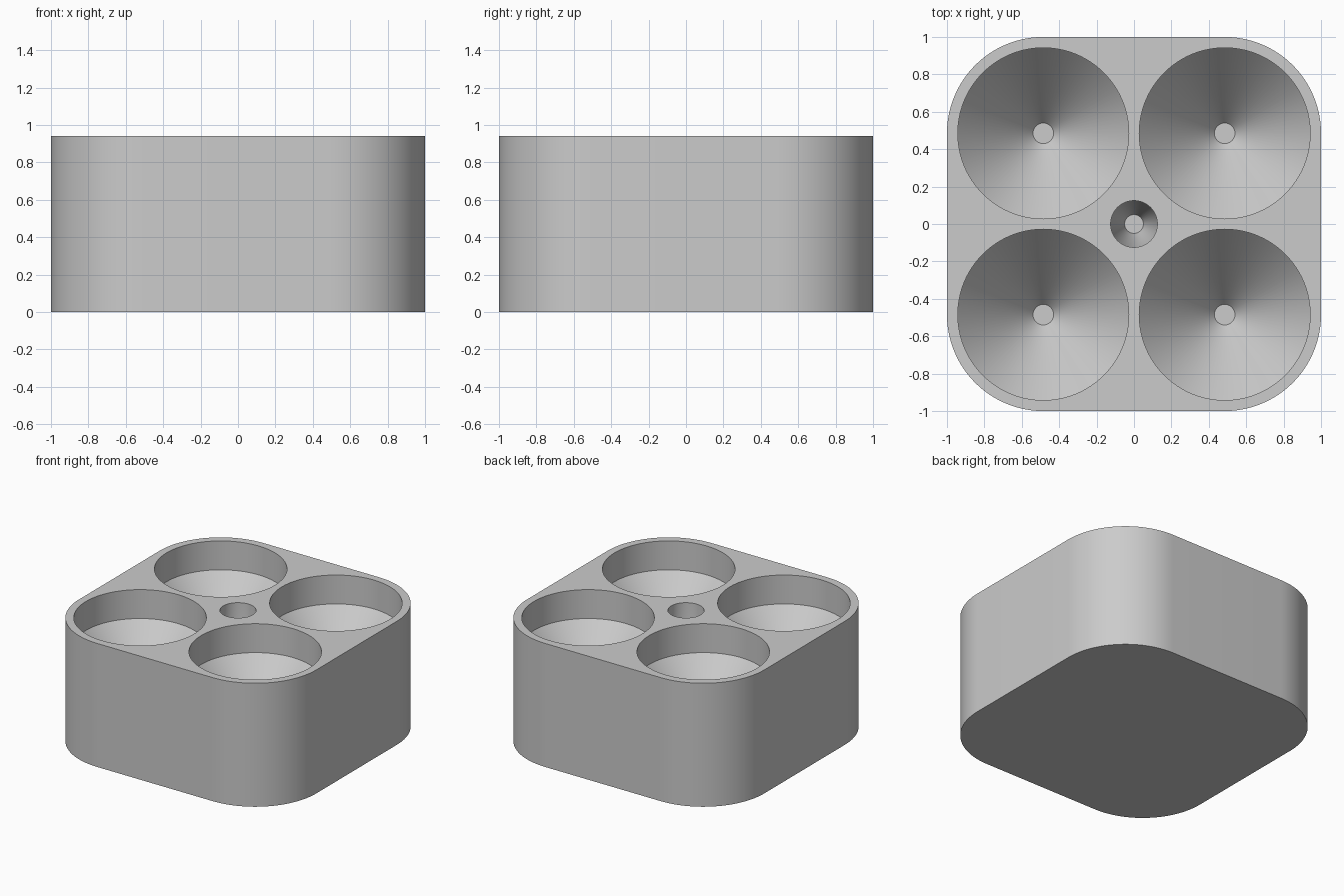
import bpy
import bmesh
import math
from mathutils import Vector, Matrix

default = bpy.data.objects.get("Cube")
if default:
    bpy.data.objects.remove(default, do_unlink=True)

HEIGHT = 0.94
SPACING = 0.485      # pocket centres from the middle
CORNER = 0.515       # corner radius of the block

grey = bpy.data.materials.new("light_grey")
grey.use_nodes = True
colour = (0.6, 0.6, 0.6, 1)
grey.diffuse_color = colour
grey.node_tree.nodes["Principled BSDF"].inputs["Base Color"].default_value = colour


def make_object(name, bm):
    bmesh.ops.recalc_face_normals(bm, faces=bm.faces[:])
    mesh = bpy.data.meshes.new(name)
    bm.to_mesh(mesh)
    bm.free()
    mesh.materials.append(grey)
    obj = bpy.data.objects.new(name, mesh)
    bpy.context.collection.objects.link(obj)
    return obj


def lathe(bm, profile, centre, segments):
    """Closed solid of revolution from (radius, z) points, capped at both ends."""
    rings = []
    for r, z in profile:
        rings.append([bm.verts.new((centre[0] + r * math.cos(a), centre[1] + r * math.sin(a), z))
                      for a in (2 * math.pi * i / segments for i in range(segments))])
    for lower, upper in zip(rings, rings[1:]):
        for i in range(segments):
            j = (i + 1) % segments
            bm.faces.new((lower[i], lower[j], upper[j], upper[i]))
    bm.faces.new(rings[0])
    bm.faces.new(rings[-1])


# Block with rounded vertical corners
bm = bmesh.new()
bmesh.ops.create_cube(bm, size=1, matrix=Matrix.Translation((0, 0, HEIGHT / 2))
                      @ Matrix.Diagonal(Vector((2, 2, HEIGHT, 1))))
upright = [e for e in bm.edges if abs(e.verts[0].co.z - e.verts[1].co.z) > 0.5]
bmesh.ops.bevel(bm, geom=upright, offset=CORNER, segments=24, profile=0.5, affect='EDGES')
block = make_object("tube_rack_block", bm)

# Cutter: four straight pockets with conical floors, and a small tapered one
bm = bmesh.new()
pocket = [(0.055, 0.25), (0.457, 0.72), (0.457, HEIGHT + 0.1)]
small_pocket = [(0.05, 0.27), (0.125, 0.52), (0.125, HEIGHT + 0.1)]
for sx in (-1, 1):
    for sy in (-1, 1):
        lathe(bm, pocket, (sx * SPACING, sy * SPACING), 96)
lathe(bm, small_pocket, (0, 0), 48)
cutter = make_object("pocket_cutter", bm)
cutter.hide_render = True

# Cut the pockets
cut = block.modifiers.new("pockets", 'BOOLEAN')
cut.operation = 'DIFFERENCE'
cut.solver = 'EXACT'
cut.object = cutter
bpy.ops.object.select_all(action='DESELECT')
block.select_set(True)
bpy.context.view_layer.objects.active = block
bpy.ops.object.modifier_apply(modifier=cut.name)
bpy.data.objects.remove(cutter, do_unlink=True)

# Smooth round walls, crisp rims
bpy.ops.object.shade_smooth_by_angle(angle=math.radians(30))
